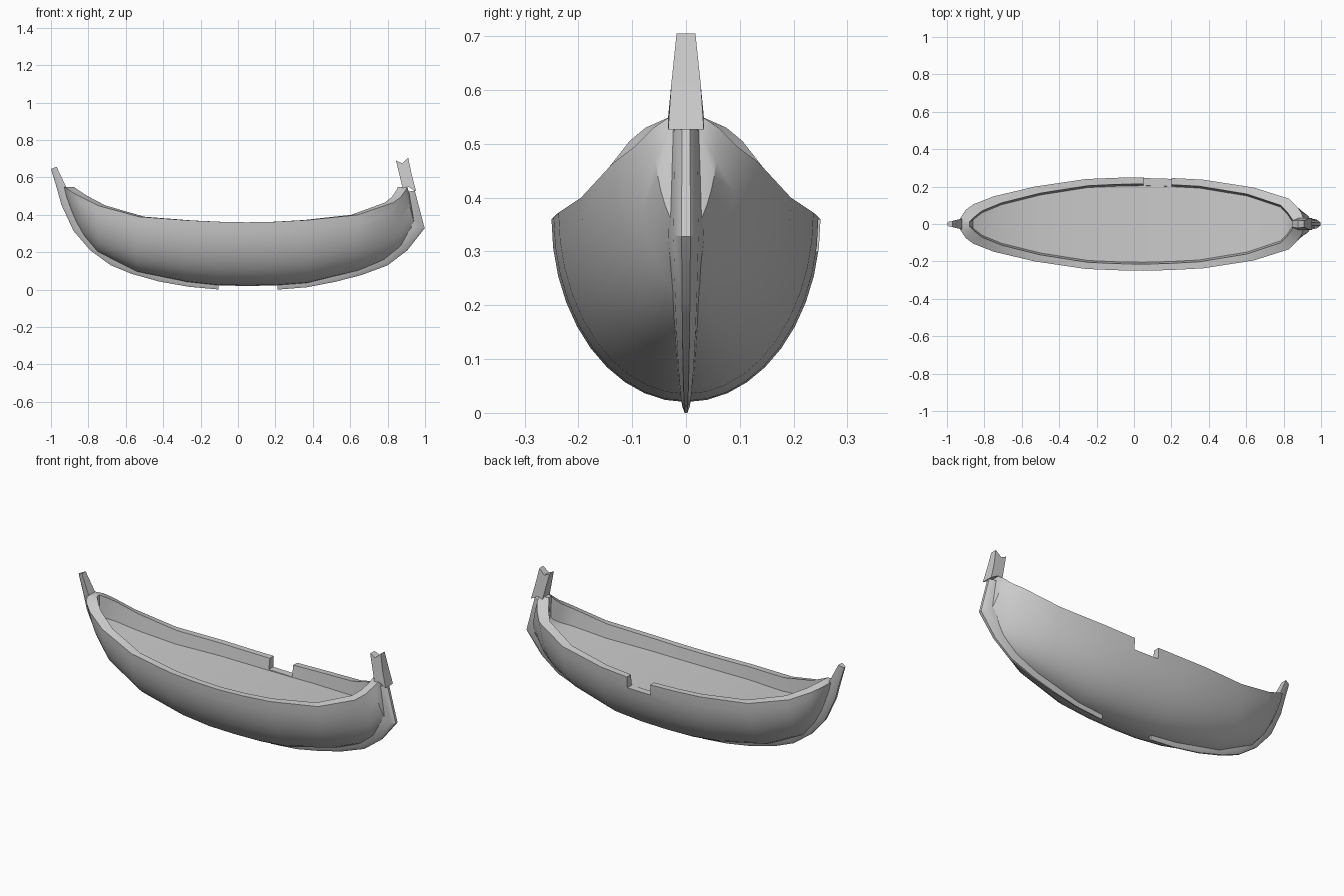
import bpy, bmesh
from math import sin, cos, pi, radians

if "Cube" in bpy.data.objects:
    bpy.data.objects.remove(bpy.data.objects["Cube"])


def make(name, verts, faces, smooth=True):
    me = bpy.data.meshes.new(name)
    me.from_pydata(verts, [], faces)
    bm = bmesh.new()
    bm.from_mesh(me)
    bmesh.ops.recalc_face_normals(bm, faces=bm.faces)
    bm.to_mesh(me)
    bm.free()
    ob = bpy.data.objects.new(name, me)
    bpy.context.collection.objects.link(ob)
    if smooth:
        bpy.ops.object.select_all(action='DESELECT')
        bpy.context.view_layer.objects.active = ob
        ob.select_set(True)
        bpy.ops.object.shade_smooth_by_angle(angle=radians(32))
    return ob


def bridge(n_rings, n):
    return [(i * n + j, i * n + (j + 1) % n, (i + 1) * n + (j + 1) % n, (i + 1) * n + j)
            for i in range(n_rings - 1) for j in range(n)]


# Hull stations: sheer x, half width, sheer z, keel x, keel z
stations = [
    (-.93, .03, .55, -.90, .43), (-.90, .075, .53, -.86, .345), (-.86, .105, .505, -.82, .28),
    (-.75, .148, .45, -.75, .20), (-.53, .20, .39, -.54, .095), (-.26, .24, .37, -.27, .04),
    (-.1, .247, .363, -.1, .022), (.05, .25, .36, .05, .02), (.2, .246, .363, .2, .022),
    (.37, .237, .372, .37, .035), (.64, .195, .40, .64, .10), (.83, .135, .465, .78, .155),
    (.87, .095, .495, .87, .22), (.895, .06, .53, .95, .33), (.905, .03, .55, .925, .48)]
M = 20                                   # segments around the outer skin
N = M + 5
verts = []
for xs, w, zs, xk, zk in stations:
    p = 1 + .3 * abs(xs) ** 4            # sharper sections toward the ends
    for j in range(M + 1):
        t = pi * j / M
        s, c = sin(t), cos(t)
        y = w * (abs(c) ** p) * (1 if c > 0 else -1)
        verts.append((xs + (xk - xs) * s, y, zs + (zk - zs) * s))
    xi, wi = xs * .945, max(w - .035, .012)
    wd, zd = max(wi - .01, .008), .295 + (zs - .36) * .72
    verts += [(xi, -wi, zs), (xi, -wd, zd), (xi, wd, zd), (xi, wi, zs)]
faces = bridge(len(stations), N)
for b in (0, (len(stations) - 1) * N):   # end skin, end rim, end inner wall
    faces.append([b + j for j in range(M + 1)])
    faces.append([b, b + M, b + M + 1, b + M + 4])
    faces.append([b + M + 1, b + M + 2, b + M + 3, b + M + 4])
hull = make("hull", verts, faces)

# Gangway gap in the far bulwark
bpy.ops.mesh.primitive_cube_add(size=1, location=(.125, .26, .4))
cutter = bpy.context.object
cutter.name = "gangway_cutter"
cutter.scale = (.15, .16, .2)
cutter.hide_render = True
cutter.hide_viewport = True
cut = hull.modifiers.new("gangway", 'BOOLEAN')
cut.operation = 'DIFFERENCE'
cut.solver = 'EXACT'
cut.object = cutter


# Keel timbers: outer x, outer z, inner x, inner z, half width
def timber(name, path):
    vs = []
    for xo, zo, xi, zi, w in path:
        xm, zm = xo + (xi - xo) * .3, zo + (zi - zo) * .3
        vs += [(xi, w, zi), (xm, w * .7, zm), (xo, w * .25, zo),
               (xo, -w * .25, zo), (xm, -w * .7, zm), (xi, -w, zi)]
    n = len(path)
    fs = bridge(n, 6) + [list(range(6)), list(range((n - 1) * 6, n * 6))]
    return make(name, vs, fs)


timber("bow_stem", [
    (-1, .645, -.97, .657, .017), (-.968, .54, -.922, .556, .028), (-.945, .455, -.885, .47, .032),
    (-.88, .315, -.82, .345, .031), (-.79, .21, -.745, .25, .027), (-.68, .13, -.65, .175, .023),
    (-.57, .085, -.55, .125, .02), (-.42, .043, -.41, .085, .016), (-.26, .015, -.26, .055, .013),
    (-.105, .001, -.105, .04, .01)])
timber("stern_stem", [
    (.21, 0, .21, .04, .01), (.37, .013, .37, .055, .013), (.52, .042, .51, .085, .017),
    (.66, .078, .64, .125, .021), (.80, .13, .77, .18, .025), (.905, .21, .86, .25, .029),
    (.998, .328, .93, .335, .033), (.945, .53, .885, .52, .03)])

# Stern head: swallow-tailed post, narrower at the top
side = [(.845, .69), (.878, .675), (.91, .705), (.93, .61), (.952, .527), (.905, .552), (.883, .53)]
vs = []
for s in (1, -1):
    for x, z in side:
        vs.append((x, s * min(.033, .018 + (.70 - z) * .105), z))
k = len(side)
fs = bridge(2, k) + [list(range(k)), list(range(k, 2 * k))]
make("stern_head", vs, fs, smooth=False)
